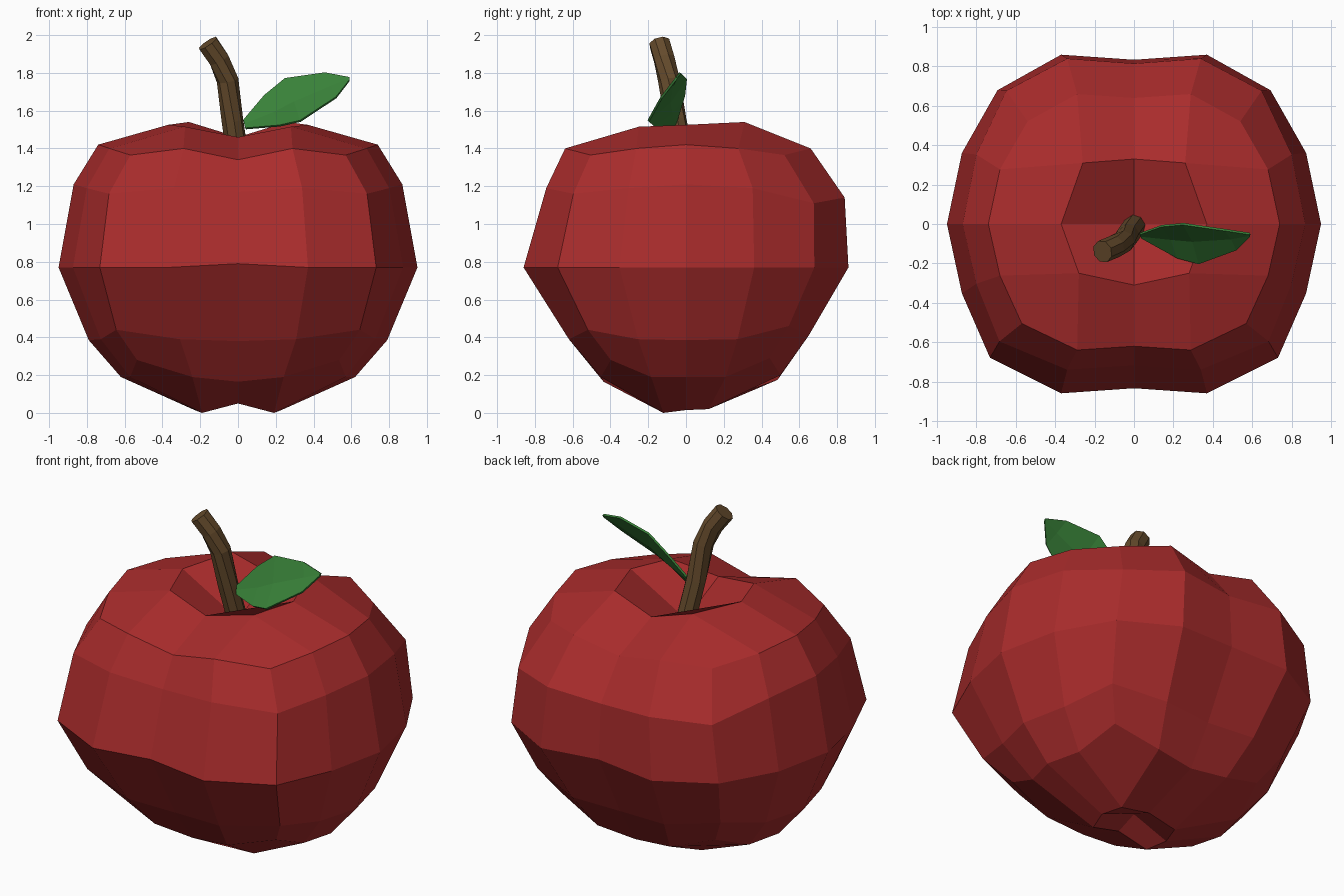
import bpy, bmesh
from mathutils import Vector

if "Cube" in bpy.data.objects:
    bpy.data.objects.remove(bpy.data.objects["Cube"])


def material(name, color):
    m = bpy.data.materials.new(name)
    m.diffuse_color = (*color, 1)
    m.use_nodes = True
    m.node_tree.nodes["Principled BSDF"].inputs["Base Color"].default_value = m.diffuse_color
    return m


def finish(bm, name, mat):
    bmesh.ops.recalc_face_normals(bm, faces=bm.faces)
    me = bpy.data.meshes.new(name)
    bm.to_mesh(me)
    bm.free()
    ob = bpy.data.objects.new(name, me)
    bpy.context.collection.objects.link(ob)
    me.materials.append(mat)
    return ob


def mirror_loop(half):
    # front-to-back half loop, continued on the -x side
    return half + [(-x, y, z) for x, y, z in half[-2:0:-1]]


# apple body: cube-style sphere, 16 sided rings capped by 4x4 grids
SHAPE = [(0, -.97), (.39, -1), (.77, -.79), (.92, -.41), (1, 0),
         (.92, .42), (.73, .79), (.39, 1), (0, .97)]
# half width, front depth, back depth, corner scale, z at middle / flank / corner / back drop
RINGS = [(.74, .64, .66, 1.0, (1.34, 1.40, 1.365), 0),
         (.87, .74, .84, 1.02, (1.17, 1.19, 1.16), -.05),
         (.95, .86, .86, 1.0, (.79, .77, .77), 0),
         (.79, .62, .65, 1.06, (.38, .39, .44), .02),
         (.62, .45, .50, 1.12, (.165, .19, .28), .01)]
SIDE_Z = [1.42, 1.21, .77, .385, .19]

bm = bmesh.new()
rings = []
for (rx, yf, yb, corner, zs, drop), side in zip(RINGS, SIDE_Z):
    half = []
    for j, (u, v) in enumerate(SHAPE):
        s = corner if j in (2, 6) else 1
        z = side if j == 4 else zs[min(j % 4, 4 - j % 4)]
        z += drop if j > 5 else 0
        half.append((u * rx * s, v * s * (yf if v < 0 else yb), z))
    rings.append([bm.verts.new(p) for p in mirror_loop(half)])
for a, b in zip(rings, rings[1:]):
    for j in range(16):
        k = (j + 1) % 16
        bm.faces.new((a[j], a[k], b[k], b[j]))


def cap(outer, half, center):
    i = [bm.verts.new(p) for p in mirror_loop(half)]
    c = bm.verts.new(center)
    for n in (2, 6, 10, 14):
        k = n // 2
        nxt, far = (k + 1) % 8, outer[(n + 2) % 16]
        bm.faces.new((outer[n - 1], outer[n], outer[n + 1], i[k]))
        bm.faces.new((outer[n - 2], outer[n - 1], i[k], i[k - 1]))
        bm.faces.new((outer[n + 1], far, i[nxt], i[k]))
        bm.faces.new((i[k - 1], i[k], i[nxt], c))


cap(rings[0], [(0, -.31, 1.46), (.28, -.25, 1.515), (.37, 0, 1.525),
               (.26, .31, 1.54), (0, .33, 1.46)], (0, 0, 1.32))
cap(rings[-1], [(0, -.13, .05), (.19, -.12, 0), (.23, 0, .015),
                (.19, .12, .02), (0, .13, .05)], (0, 0, .1))
finish(bm, "apple_body", material("red_skin", (.40, .025, .025)))

# stem: eight sided bent tube
path = [Vector(p) for p in [(.01, .0, 1.28), (-.03, -.055, 1.55), (-.055, -.09, 1.76),
                            (-.10, -.115, 1.87), (-.16, -.14, 1.957)]]
bm = bmesh.new()
loops = []
for n, p in enumerate(path):
    d = path[min(n + 1, 4)] - path[max(n - 1, 0)]
    q = d.to_track_quat('Z', 'Y').to_matrix().to_4x4()
    q.translation = p
    loops.append(bmesh.ops.create_circle(bm, segments=8, radius=.058, matrix=q)["verts"])
for a, b in zip(loops, loops[1:]):
    for j in range(8):
        k = (j + 1) % 8
        bm.faces.new((a[j], a[k], b[k], b[j]))
bm.faces.new(loops[0])
bm.faces.new(loops[-1])
finish(bm, "stem", material("brown_bark", (.13, .07, .025)))

# leaf: upper and lower edge points with a slightly sunken midrib
EDGES = [((.03, -.05, 1.55), (.04, -.07, 1.505)),
         ((.14, -.01, 1.68), (.22, -.17, 1.52)),
         ((.25, 0, 1.77), (.33, -.20, 1.545)),
         ((.46, -.03, 1.80), (.52, -.13, 1.67)),
         ((.59, -.05, 1.775), (.59, -.06, 1.76))]
SINK = [0, .02, .02, .01, 0]
bm = bmesh.new()
rows = []
for (a, b), s in zip(EDGES, SINK):
    a, b = Vector(a), Vector(b)
    m = (a + b) / 2 + Vector((.4, .7, -.6)) * s
    rows.append([bm.verts.new(p) for p in (a, m, b)])
for r, t in zip(rows, rows[1:]):
    for j in (0, 1):
        bm.faces.new((r[j], r[j + 1], t[j + 1], t[j]))
leaf = finish(bm, "leaf", material("green_leaf", (.04, .22, .04)))
mod = leaf.modifiers.new("thickness", 'SOLIDIFY')
mod.thickness = .012
mod.offset = 0
